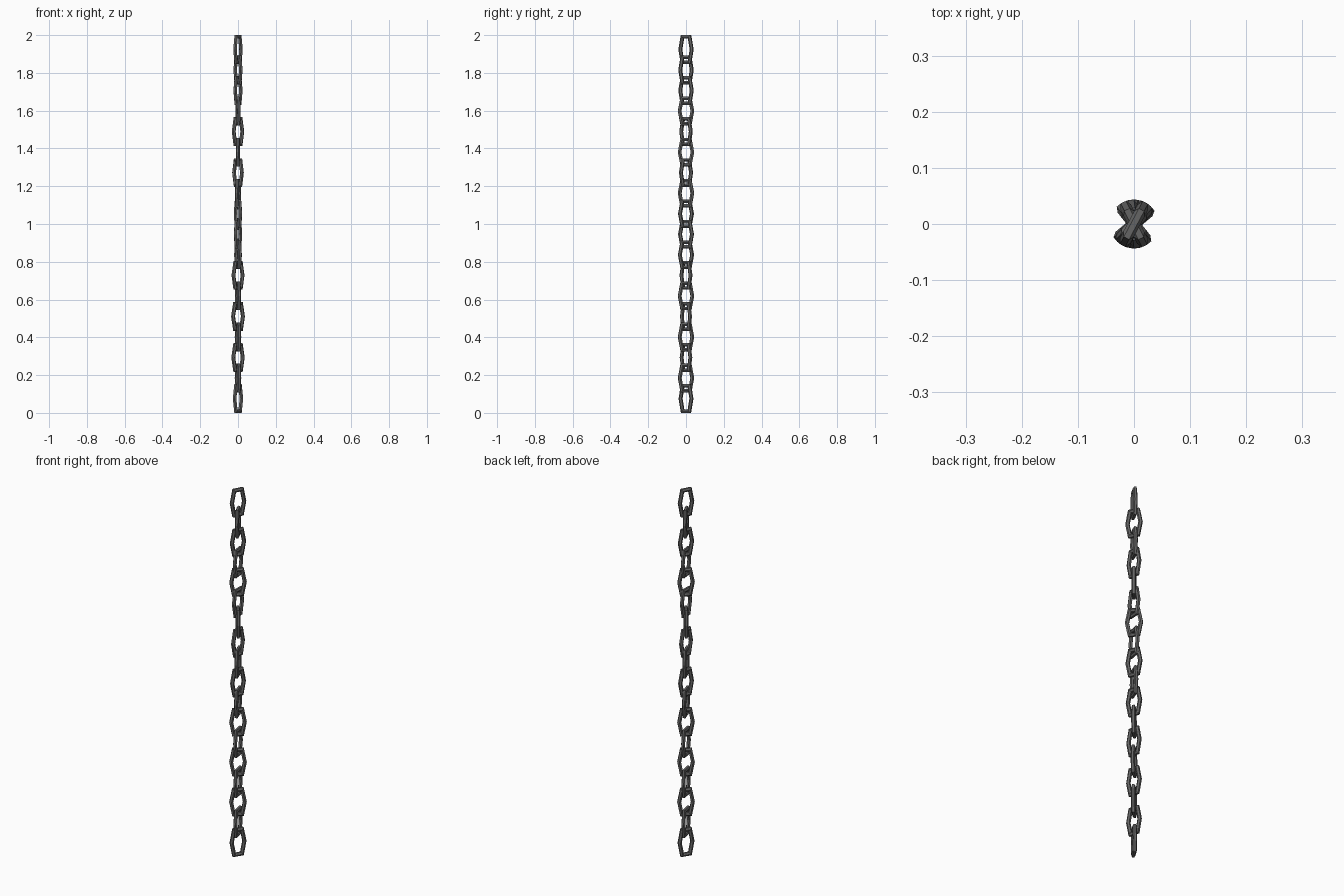
import bpy, bmesh, math
from mathutils import Vector

if "Cube" in bpy.data.objects:
    bpy.data.objects.remove(bpy.data.objects["Cube"])

steel = bpy.data.materials.new("dark_steel")
steel.diffuse_color = (0.13, 0.13, 0.13, 1)
steel.use_nodes = True
steel.node_tree.nodes["Principled BSDF"].inputs["Base Color"].default_value = steel.diffuse_color

COUNT, HEIGHT = 18, 0.152
PITCH = (2.0 - HEIGHT) / (COUNT - 1)
R, SIDES = 0.0105, 6
FLAT = R * math.cos(math.pi / SIDES)
END, MID = 0.021, 0.034
HZ = HEIGHT / 2 - FLAT

# twist of each link about the vertical, top to bottom
TWIST = [62, 116, 64, 97, 48, 88, 128, 80, 112, 68, 108, 45, 100, 40, 102, 43, 102, 58]

# six-cornered centre line of one link, in its own plane
PATH = [Vector(p) for p in [(MID, 0), (END, HZ), (-END, HZ), (-MID, 0), (-END, -HZ), (END, -HZ)]]


def link_mesh():
    bm = bmesh.new()
    rings = []
    n = len(PATH)
    for i, p in enumerate(PATH):
        a = (p - PATH[i - 1]).normalized()
        b = (PATH[(i + 1) % n] - p).normalized()
        t = (a + b).normalized()
        out = Vector((t.y, -t.x)) / max(t.dot(a), 0.3)  # mitred outward direction
        ring = []
        for k in range(SIDES):
            ang = 2 * math.pi * (k + 0.5) / SIDES
            q = p + out * (R * math.cos(ang))
            ring.append(bm.verts.new((q.x, R * math.sin(ang), q.y)))
        rings.append(ring)
    for i in range(n):
        r0, r1 = rings[i], rings[(i + 1) % n]
        for k in range(SIDES):
            m = (k + 1) % SIDES
            bm.faces.new((r0[k], r0[m], r1[m], r1[k]))
    bmesh.ops.recalc_face_normals(bm, faces=bm.faces[:])
    me = bpy.data.meshes.new("chain_link")
    bm.to_mesh(me)
    bm.free()
    me.materials.append(steel)
    return me


# hang the links one under another
mesh = link_mesh()
for i, deg in enumerate(TWIST):
    ob = bpy.data.objects.new(f"chain_link_{i + 1}", mesh)
    ob.location.z = 2.0 - HEIGHT / 2 - i * PITCH
    ob.rotation_euler.z = math.radians(deg)
    bpy.context.collection.objects.link(ob)
